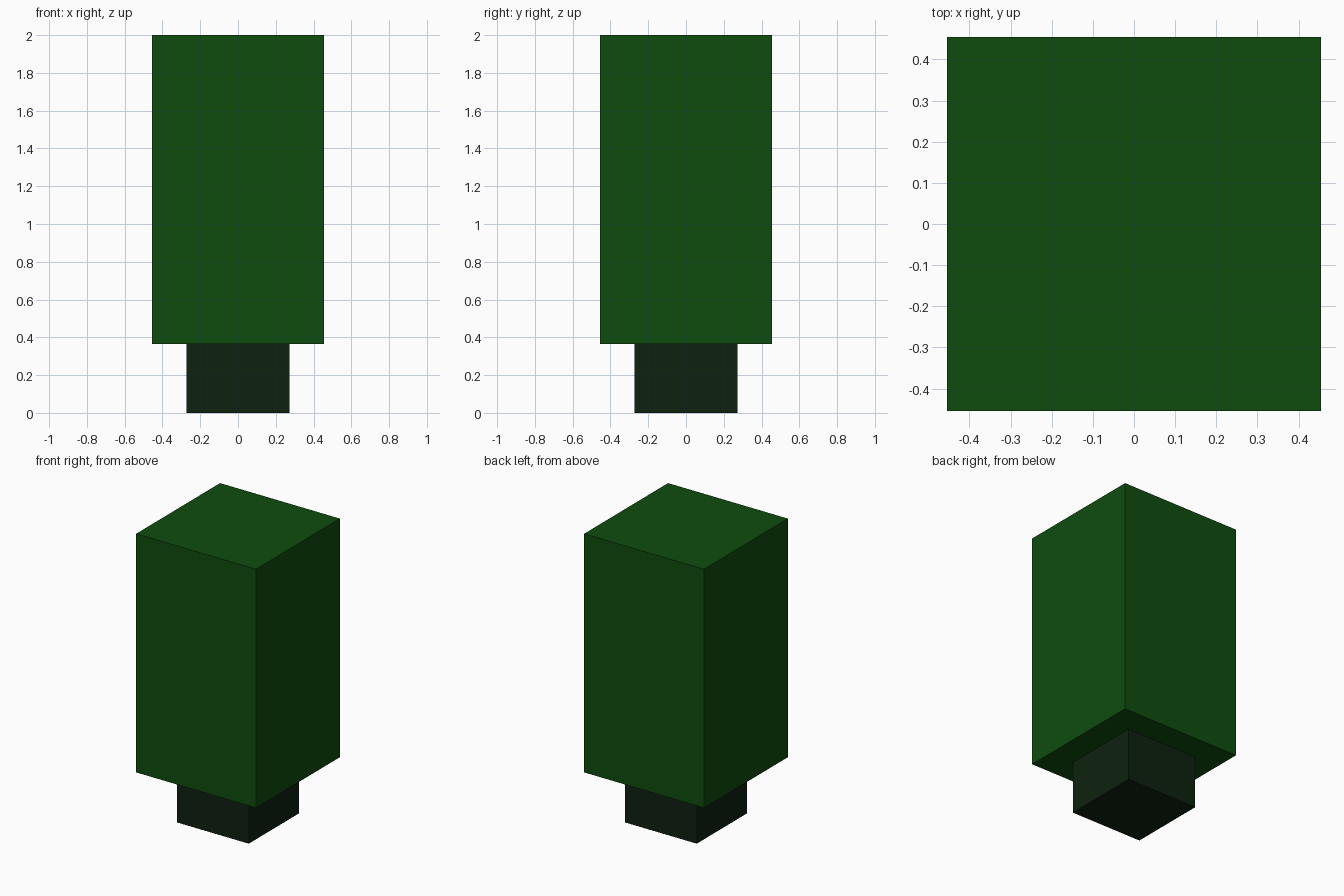
import bpy

if "Cube" in bpy.data.objects:
    bpy.data.objects.remove(bpy.data.objects["Cube"])

UNIT = 2 / 2.2  # crown width; the whole model is 2.2 crown widths tall


def material(name, rgb):
    mat = bpy.data.materials.new(name)
    mat.diffuse_color = (*rgb, 1)
    mat.use_nodes = True
    mat.node_tree.nodes["Principled BSDF"].inputs["Base Color"].default_value = mat.diffuse_color
    return mat


def block(name, width, z0, z1, mat):
    """Square block centred on the z axis, from z0 to z1."""
    bpy.ops.mesh.primitive_cube_add(size=1, location=(0, 0, (z0 + z1) / 2))
    obj = bpy.context.object
    obj.name = name
    obj.scale = (width, width, z1 - z0)
    bpy.ops.object.transform_apply(location=False, rotation=False, scale=True)
    obj.data.materials.append(mat)
    return obj


leaf_green = material("leaf green", (0.0045, 0.072, 0.0045))
dark_trunk = material("dark trunk green", (0.0041, 0.0155, 0.0048))

# Trunk and tall leafy crown
block("trunk", 0.6 * UNIT, 0, 0.4 * UNIT, dark_trunk)
block("crown", UNIT, 0.4 * UNIT, 2.2 * UNIT, leaf_green)
